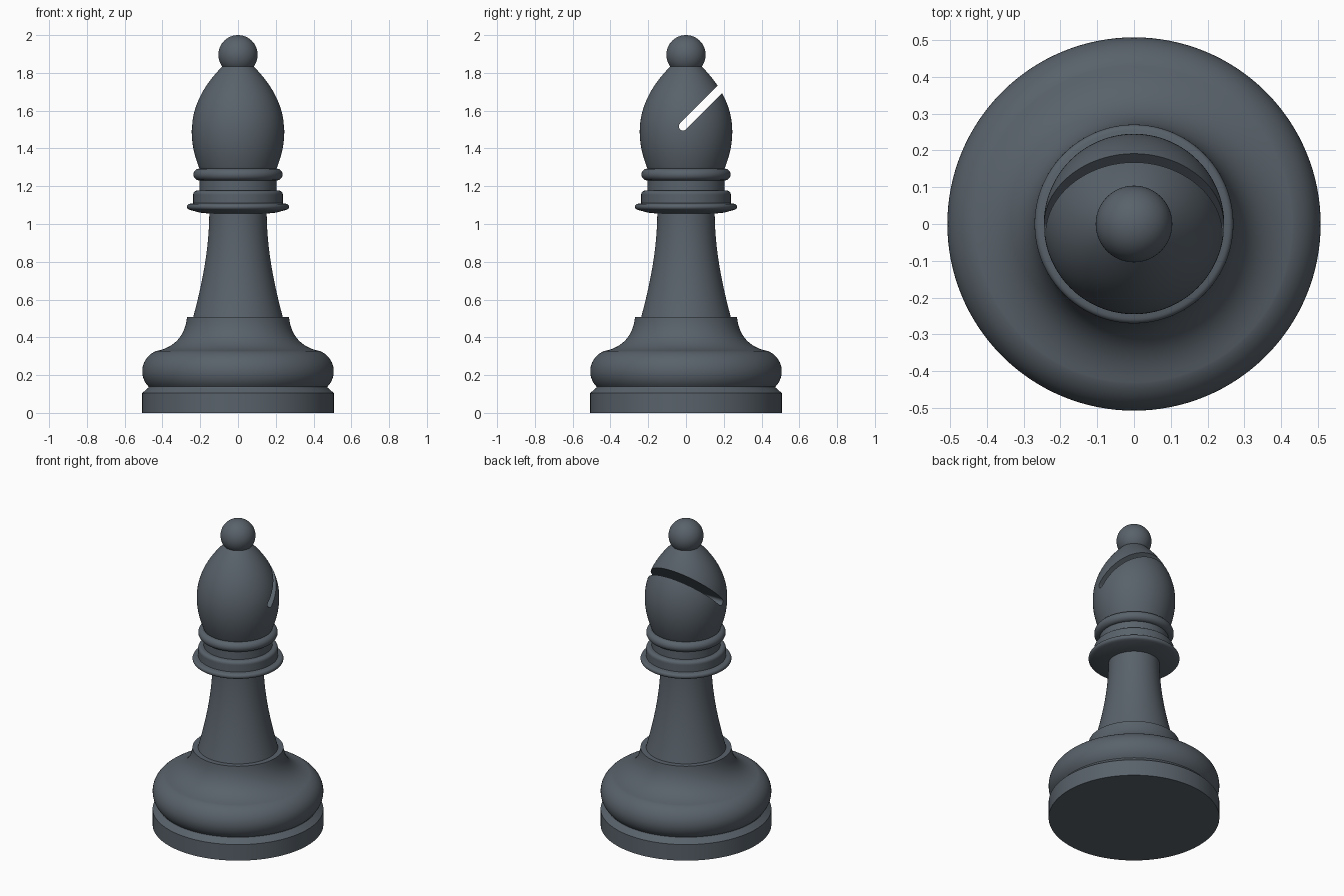
import bpy, bmesh, math
from mathutils import Vector, Matrix
from mathutils.geometry import interpolate_bezier

if "Cube" in bpy.data.objects:
    bpy.data.objects.remove(bpy.data.objects["Cube"])

SIDES = 128

slate = bpy.data.materials.new("dark_slate")
slate.diffuse_color = (0.10, 0.122, 0.145, 1)
slate.use_nodes = True
slate.node_tree.nodes["Principled BSDF"].inputs["Base Color"].default_value = slate.diffuse_color


def finish(name, bm):
    bmesh.ops.recalc_face_normals(bm, faces=bm.faces)
    mesh = bpy.data.meshes.new(name)
    bm.to_mesh(mesh)
    bm.free()
    mesh.materials.append(slate)
    obj = bpy.data.objects.new(name, mesh)
    bpy.context.collection.objects.link(obj)
    return obj


def smooth(obj):
    bpy.ops.object.select_all(action='DESELECT')
    obj.select_set(True)
    bpy.context.view_layer.objects.active = obj
    bpy.ops.object.shade_smooth_by_angle(angle=math.radians(30))


def lathe(name, profile):
    """Revolve a list of (radius, height) points around z."""
    bm = bmesh.new()
    verts = [bm.verts.new((r, 0, z)) for r, z in profile]
    edges = [bm.edges.new(pair) for pair in zip(verts, verts[1:])]
    bmesh.ops.spin(bm, geom=verts + edges, cent=(0, 0, 0), axis=(0, 0, 1),
                   angle=2 * math.pi, steps=SIDES, use_duplicate=False)
    bmesh.ops.remove_doubles(bm, verts=bm.verts, dist=1e-5)
    return finish(name, bm)


def bezier(a, b, c, d, n=16):
    pts = interpolate_bezier(*[Vector((r, z, 0)) for r, z in (a, b, c, d)], n)
    return [(p.x, p.y) for p in pts]


def arc(r, z, radius, start, end, n=16):
    angles = [math.radians(start + (end - start) * i / n) for i in range(n + 1)]
    return [(r + radius * math.cos(a), z + radius * math.sin(a)) for a in angles]


# Base: plinth, groove, bulge and concave shoulder with a flat ledge
base = lathe("base", [(0, 0), (0.507, 0), (0.507, 0.105), (0.475, 0.133)]
             + arc(0.392, 0.22, 0.115, -45, 68)
             + bezier((0.43, 0.328), (0.345, 0.345), (0.28, 0.40), (0.27, 0.508))
             + [(0.237, 0.508)])

# Tapered stem
stem = lathe("stem", bezier((0.237, 0.508), (0.185, 0.70), (0.153, 0.88), (0.152, 1.055), 24))

# Collar: flared disc, step, neck and rounded ring
collar = lathe("collar", [(0.152, 1.055), (0.20, 1.06), (0.25, 1.073)]
               + arc(0.254, 1.091, 0.016, -60, 90, 8)
               + [(0.237, 1.11), (0.237, 1.155)]
               + arc(0.217, 1.157, 0.02, 0, 90, 6)
               + [(0.204, 1.177), (0.204, 1.231)]
               + arc(0.205, 1.262, 0.031, -90, 90, 14))

# Head: egg-shaped solid
head = lathe("head", [(0, 1.285), (0.20, 1.285)]
             + bezier((0.205, 1.295), (0.23, 1.36), (0.245, 1.42), (0.245, 1.49))
             + bezier((0.245, 1.49), (0.245, 1.60), (0.20, 1.72), (0.075, 1.842), 24)[1:]
             + [(0, 1.842)])

# Diagonal slot with a round inner end, cut right through the head
slot_radius = 0.022
bm = bmesh.new()
outline = arc(0, 0, slot_radius, 90, 270, 12) + [(0.6, -slot_radius), (0.6, slot_radius)]
face = bm.faces.new([bm.verts.new((-0.5, u, v)) for u, v in outline])
ext = bmesh.ops.extrude_face_region(bm, geom=[face])
bmesh.ops.translate(bm, vec=(1, 0, 0),
                    verts=[g for g in ext["geom"] if isinstance(g, bmesh.types.BMVert)])
bm.transform(Matrix.Translation((0, -0.016, 1.517)) @ Matrix.Rotation(math.radians(45), 4, 'X'))
cutter = finish("slot_cutter", bm)
cutter.hide_render = True
cut = head.modifiers.new("slot", 'BOOLEAN')
cut.operation = 'DIFFERENCE'
cut.solver = 'EXACT'
cut.object = cutter
bpy.context.view_layer.objects.active = head
bpy.ops.object.modifier_apply(modifier=cut.name)
bpy.data.objects.remove(cutter)

# Ball on top
finial = lathe("finial", arc(0, 1.896, 0.104, -90, 90, 32))

for part in (base, stem, collar, head, finial):
    smooth(part)
